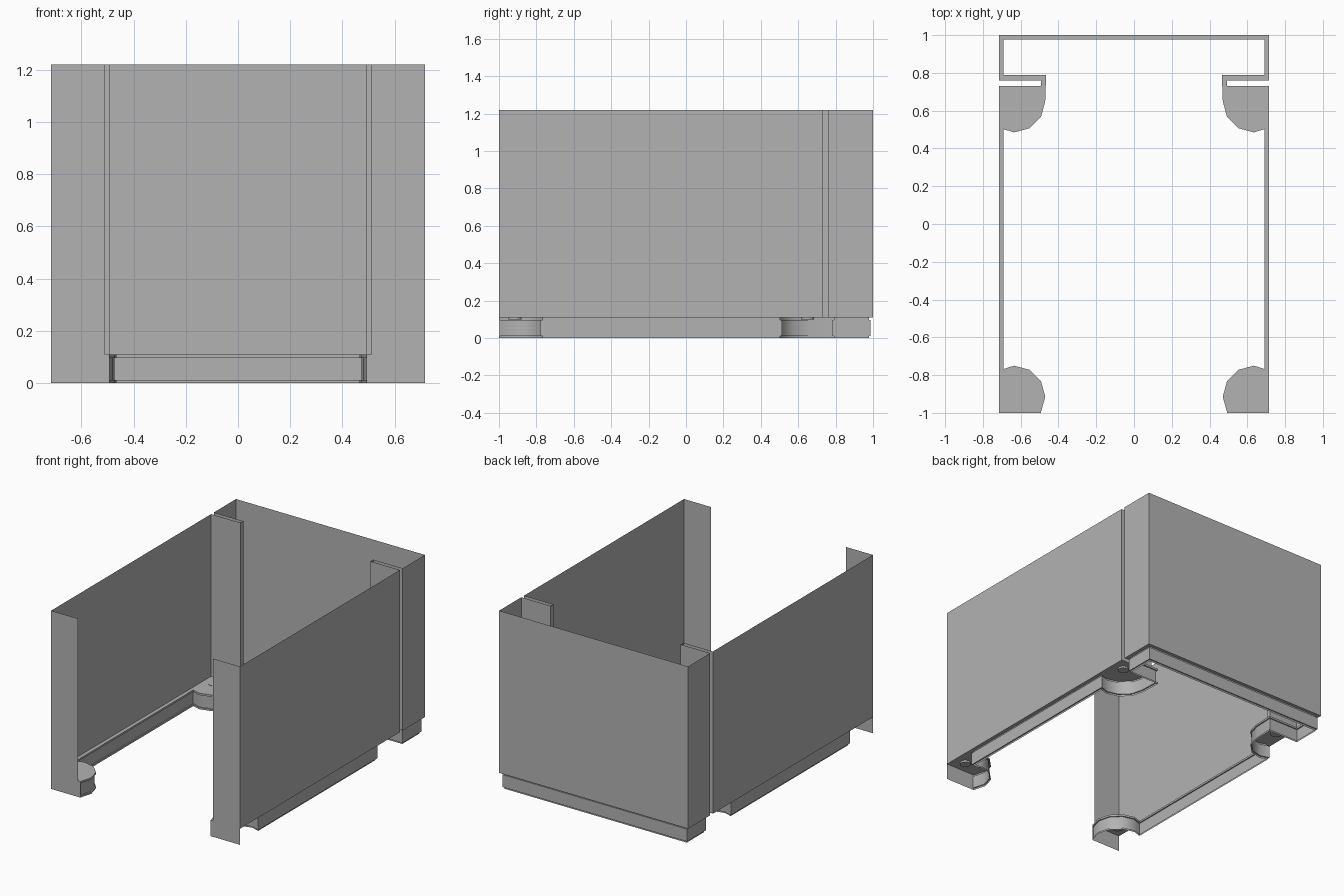
import bpy, bmesh
from math import sin, cos, radians
from mathutils import Vector

cube = bpy.data.objects.get("Cube")
if cube:
    bpy.data.objects.remove(cube, do_unlink=True)

BASE, TOP = 0.11, 1.22      # height of base frame, top of walls
W, RAIL = 0.715, 0.69       # wall plane and rail plane

grey = bpy.data.materials.new("plain_grey")
grey.use_nodes = True
colour = (0.45, 0.45, 0.45, 1)
grey.diffuse_color = colour
grey.node_tree.nodes["Principled BSDF"].inputs["Base Color"].default_value = colour


def finish(name, bm, smooth=False):
    """Make an object from one half and mirror it across x."""
    mesh = bpy.data.meshes.new(name)
    bm.to_mesh(mesh)
    bm.free()
    mesh.materials.append(grey)
    obj = bpy.data.objects.new(name, mesh)
    bpy.context.collection.objects.link(obj)
    mod = obj.modifiers.new("mirror", "MIRROR")
    mod.use_clip = True
    if smooth:
        bpy.ops.object.select_all(action="DESELECT")
        obj.select_set(True)
        bpy.context.view_layer.objects.active = obj
        bpy.ops.object.shade_smooth_by_angle(angle=radians(35))
    return obj


def offset(path, d):
    """Shift an open path to its right by d with mitred corners."""
    pts = [Vector(p) for p in path]
    dirs = [(b - a).normalized() for a, b in zip(pts, pts[1:])]
    norms = [Vector((t.y, -t.x)) for t in dirs]
    out = []
    for i, p in enumerate(pts):
        a, b = norms[max(i - 1, 0)], norms[min(i, len(norms) - 1)]
        out.append(p + (a + b) * (d / (1 + a.dot(b))))
    return out


def sweep(name, path, section, smooth=False):
    """Sweep a section of (offset, height) pairs along a plan path."""
    bm = bmesh.new()
    rows = [[bm.verts.new((p.x, p.y, z)) for p in offset(path, d)]
            for d, z in section]
    for low, high in zip(rows, rows[1:]):
        for i in range(len(path) - 1):
            bm.faces.new((low[i], low[i + 1], high[i + 1], high[i]))
    return finish(name, bm, smooth)


def arc(cy, angles):
    return [(0.635 + 0.165 * cos(radians(a)), cy + 0.165 * sin(radians(a)))
            for a in angles]


# Wall sheet: front return, side, slot fold, back panel
slot = [(W, 0.73), (0.492, 0.73), (0.492, 0.76), (W, 0.76)]
walls = [(0.51, -1), (W, -1)] + slot + [(W, 1), (0, 1)]
sweep("folded_walls", walls, [(0, BASE), (0, TOP)])

# Inner edge of the base frame, with rounded foot pads
inner = (arc(-0.915, [211, 180, 150, 120, 90]) + [(RAIL, -0.768), (RAIL, 0.502)]
         + arc(0.65, [270, 240, 210, 180])
         + [(0.465, 0.79), (RAIL, 0.79), (RAIL, 0.978), (0, 0.978)])
sweep("base_rail", inner,
      [(0, 0), (0, 0.012), (0.008, 0.012), (0.008, 0.097), (0, 0.097), (0, BASE)],
      smooth=True)

# Flat flange joining the rail to the walls
bm = bmesh.new()
outline = inner + [(0, 1), (W, 1)] + slot[::-1] + [(W, -1)]
face = bm.faces.new([bm.verts.new((x, y, BASE)) for x, y in outline])
face.normal_update()
if face.normal.z < 0:
    face.normal_flip()
bmesh.ops.triangulate(bm, faces=[face])
finish("base_flange", bm)

# Front plate of the foot pads
sweep("front_foot_plate", [(0.492, -1), (W, -1)], [(0, 0), (0, BASE)])

# Round fixing in each pad
for place, y in (("front", -0.915), ("back", 0.65)):
    bm = bmesh.new()
    bmesh.ops.create_cone(bm, cap_ends=True, segments=16, radius1=0.035,
                          radius2=0.035, depth=0.014)
    bmesh.ops.translate(bm, verts=bm.verts, vec=(0.635, y, BASE - 0.005))
    finish(place + "_pad_fixing", bm)
